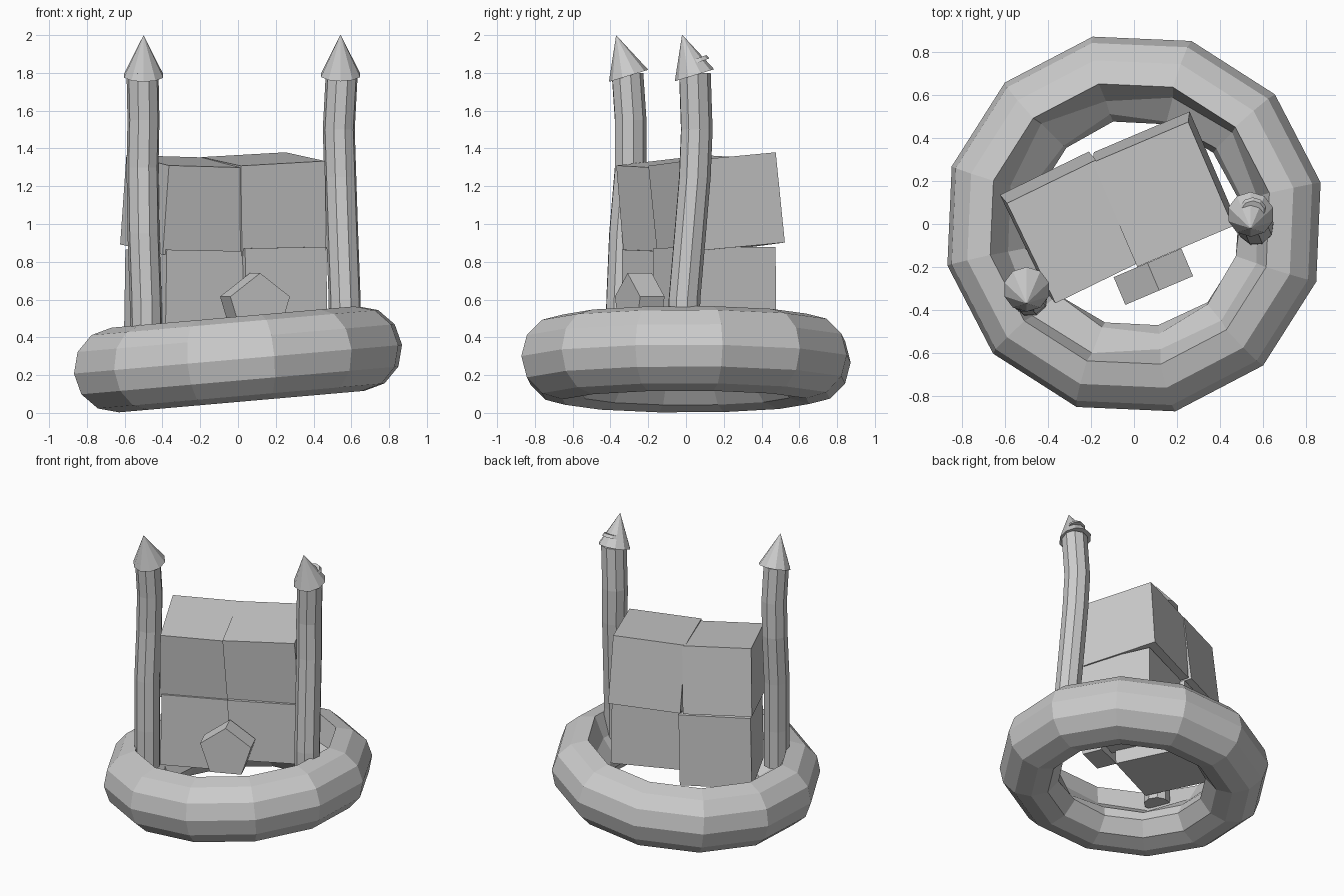
import bpy, bmesh, random
from math import radians, cos, sin, pi
from mathutils import Vector, Euler

random.seed(4)
cube = bpy.data.objects.get("Cube")
if cube:
    bpy.data.objects.remove(cube, do_unlink=True)

stone = bpy.data.materials.new("plain_grey")
stone.use_nodes = True
stone.diffuse_color = (0.6, 0.6, 0.6, 1)
stone.node_tree.nodes["Principled BSDF"].inputs["Base Color"].default_value = (0.6, 0.6, 0.6, 1)


def finish(bm, name, loc=(0, 0, 0), rot=(0, 0, 0)):
    bmesh.ops.recalc_face_normals(bm, faces=bm.faces)
    mesh = bpy.data.meshes.new(name)
    bm.to_mesh(mesh)
    bm.free()
    mesh.materials.append(stone)
    ob = bpy.data.objects.new(name, mesh)
    ob.location = loc
    ob.rotation_euler = Euler([radians(a) for a in rot])
    bpy.context.collection.objects.link(ob)
    return ob


def loft(bm, rings, closed=False):
    """Skin a list of equal vertex rings; cap the ends unless closed."""
    n = len(rings[0])
    pairs = list(zip(rings, rings[1:] + rings[:1])) if closed else list(zip(rings, rings[1:]))
    for a, b in pairs:
        for i in range(n):
            j = (i + 1) % n
            bm.faces.new((a[i], a[j], b[j], b[i]))
    if not closed:
        bm.faces.new(rings[0])
        bm.faces.new(rings[-1])


def block(name, loc, size, rot):
    bm = bmesh.new()
    bmesh.ops.create_cube(bm, size=1)
    bmesh.ops.scale(bm, vec=size, verts=bm.verts)
    return finish(bm, name, loc, rot)


def cone(name, loc, rot, r1, r2, depth, sides=10):
    bm = bmesh.new()
    bmesh.ops.create_cone(bm, cap_ends=True, segments=sides,
                          radius1=r1, radius2=r2, depth=depth)
    return finish(bm, name, loc, rot)


def tower(name, path, radius=0.086, sides=9):
    bm = bmesh.new()
    rings = []
    for p in path:
        rings.append([bm.verts.new(Vector(p) + radius * Vector((cos(a), sin(a), 0)))
                      for a in (2 * pi * (i + 0.3) / sides for i in range(sides))])
    loft(bm, rings)
    return finish(bm, name)


# Tilted base ring: round outside, with a rough ledge on the inside
tube = 0.225
profile = [(0.668 + tube * cos(radians(a)), tube * sin(radians(a)), 0)
           for a in range(-90, 91, 30)]
profile += [(0.61, 0.06, 0.025), (0.505, -0.03, 0.02), (0.49, -0.1, 0.01), (0.56, -0.195, 0)]
bm = bmesh.new()
rings = []
for k in range(12):
    a = radians(12.5 + 30 * k)
    ring = []
    for r, z, rough in profile:
        r += random.uniform(-rough, rough)
        ring.append(bm.verts.new((r * cos(a), r * sin(a), z + random.uniform(-rough, rough))))
    rings.append(ring)
loft(bm, rings, closed=True)
finish(bm, "base_ring", (0, 0, 0.284), (0, -5, 0))

# Keep: two leaning blocks on two upright ones
block("keep_upper_left", (-0.288, -0.016, 1.095), (0.46, 0.52, 0.475), (6, 1.5, 26))
block("keep_upper_right", (0.137, 0.162, 1.105), (0.485, 0.53, 0.48), (5, -3, 23))
block("keep_lower_left", (-0.275, -0.01, 0.605), (0.48, 0.50, 0.51), (0, 1, 26))
block("keep_lower_right", (0.154, 0.152, 0.66), (0.47, 0.50, 0.43), (0, -1, 24))

# Five-sided gate in front of the keep
bm = bmesh.new()
rings = []
for y in (-0.07, 0.07):
    rings.append([bm.verts.new((0.18 * sin(a), y, 0.18 * cos(a)))
                  for a in (2 * pi * i / 5 for i in range(5))])
loft(bm, rings)
finish(bm, "gate", (0.09, -0.245, 0.56), (0, 0, 23))

# Wavy towers with tilted pointed roofs
tower("right_tower", [(-0.485, -0.345, 0.33), (-0.488, -0.34, 0.6), (-0.5, -0.325, 0.95),
                      (-0.505, -0.295, 1.3), (-0.5, -0.295, 1.55), (-0.505, -0.312, 1.8)])
tower("left_tower", [(0.568, -0.015, 0.38), (0.565, -0.01, 0.6), (0.552, 0.02, 0.95),
                     (0.542, 0.045, 1.25), (0.534, 0.055, 1.5), (0.55, 0.045, 1.8)])
cone("right_roof", (-0.5, -0.337, 1.892), (17, 0, 0), 0.109, 0, 0.225)
cone("left_roof", (0.543, 0.012, 1.895), (17, 0, 0), 0.109, 0, 0.225)
cone("left_roof_collar", (0.553, 0.06, 1.865), (20, 0, 0), 0.064, 0.055, 0.022)
